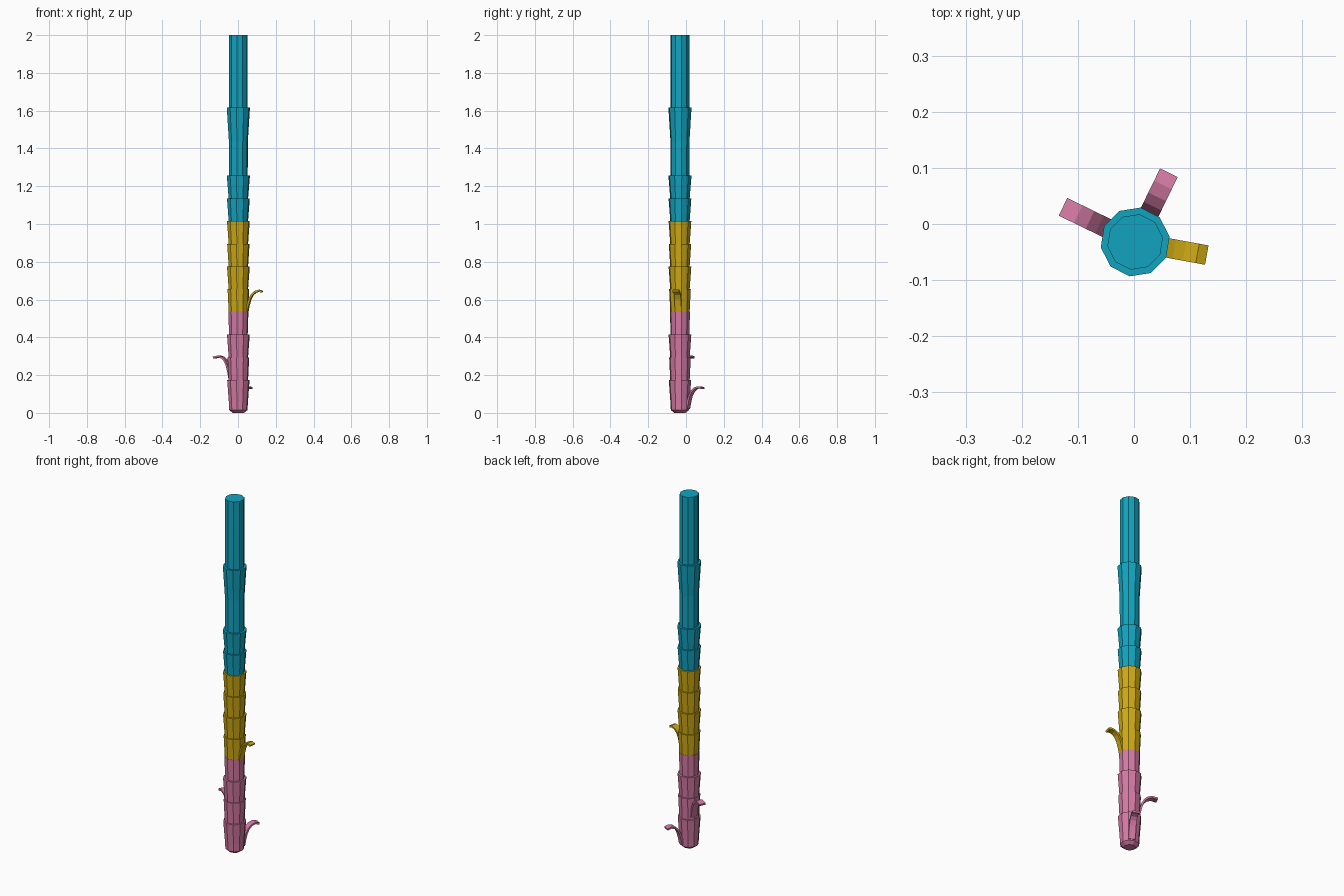
import bpy, bmesh, math
from mathutils import Vector

if "Cube" in bpy.data.objects:
    bpy.data.objects.remove(bpy.data.objects["Cube"])

CX, CY, SIDES = 0.002, -0.032, 10


def material(name, rgb):
    m = bpy.data.materials.new(name)
    m.diffuse_color = (*rgb, 1)
    m.use_nodes = True
    m.node_tree.nodes["Principled BSDF"].inputs["Base Color"].default_value = m.diffuse_color
    return m


PINK = material("pink", (0.66, 0.195, 0.37))
YELLOW = material("golden yellow", (0.62, 0.40, 0.007))
TEAL = material("teal", (0.006, 0.37, 0.52))


def finish(bm, name, mat):
    bmesh.ops.recalc_face_normals(bm, faces=bm.faces)
    me = bpy.data.meshes.new(name)
    bm.to_mesh(me)
    bm.free()
    me.materials.append(mat)
    ob = bpy.data.objects.new(name, me)
    bpy.context.collection.objects.link(ob)
    return ob


def stem(name, profile, mat):
    """Ten-sided closed section lofted through (radius, z) pairs."""
    bm = bmesh.new()
    rings = []
    for r, z in profile:
        rings.append([bm.verts.new((CX + r * math.cos(a), CY + r * math.sin(a), z))
                      for a in (math.radians(9) + i * math.tau / SIDES for i in range(SIDES))])
    for lo, hi in zip(rings, rings[1:]):
        for i in range(SIDES):
            j = (i + 1) % SIDES
            bm.faces.new((lo[i], lo[j], hi[j], hi[i]))
    bm.faces.new(rings[0][::-1])
    bm.faces.new(rings[-1])
    return finish(bm, name, mat)


def leaf(name, angle, z0, reach, mat):
    """Curved strip that climbs the stem and arches outward."""
    a = math.radians(angle)
    out = Vector((math.cos(a), math.sin(a), 0))
    side = Vector((-out.y, out.x, 0)) * 0.0175
    path = [(0.046, 0.0), (0.053, 0.035), (0.062, 0.068), (0.075, 0.093),
            (0.092, 0.108), (0.113, 0.114), (reach, 0.108)]
    pts = [Vector((r, 0, z)) for r, z in path]
    bm = bmesh.new()
    rings = []
    for i, p in enumerate(pts):
        t = (pts[min(i + 1, len(pts) - 1)] - pts[max(i - 1, 0)]).normalized()
        n = Vector((-t.z, 0, t.x)) * 0.005
        ring = []
        for s, k in ((-1, -1), (1, -1), (1, 1), (-1, 1)):
            q = p + n * k
            ring.append(bm.verts.new(Vector((CX, CY, z0 + q.z)) + out * q.x + side * s))
        rings.append(ring)
    for lo, hi in zip(rings, rings[1:]):
        for i in range(4):
            j = (i + 1) % 4
            bm.faces.new((lo[i], lo[j], hi[j], hi[i]))
    bm.faces.new(rings[0])
    bm.faces.new(rings[-1])
    return finish(bm, name, mat)


# flared stem sections, from the foot up
stem("stem_foot", [(0.03, 0.0), (0.049, 0.015), (0.051, 0.055), (0.060, 0.173)], PINK)
sections = [
    (0.173, 0.294, 0.052, 0.058, PINK),
    (0.294, 0.415, 0.052, 0.061, PINK),
    (0.415, 0.537, 0.050, 0.054, PINK),
    (0.537, 0.655, 0.052, 0.058, YELLOW),
    (0.655, 0.775, 0.052, 0.061, YELLOW),
    (0.775, 0.895, 0.052, 0.060, YELLOW),
    (0.895, 1.016, 0.052, 0.061, YELLOW),
    (1.016, 1.135, 0.052, 0.061, TEAL),
    (1.135, 1.256, 0.052, 0.062, TEAL),
]
for i, (z0, z1, r0, r1, mat) in enumerate(sections):
    stem(f"stem_section_{i + 1}", [(r0, z0), (r1, z1)], mat)

# long upper section and plain top shaft
stem("upper_section", [(0.050, 1.256), (0.051, 1.44), (0.062, 1.616)], TEAL)
stem("top_shaft", [(0.050, 1.616), (0.050, 2.0)], TEAL)

# peeling leaves
leaf("lower_leaf", 64, 0.022, 0.136, PINK)
leaf("middle_leaf", 154, 0.185, 0.142, PINK)
leaf("upper_leaf", -10.4, 0.533, 0.128, YELLOW)
